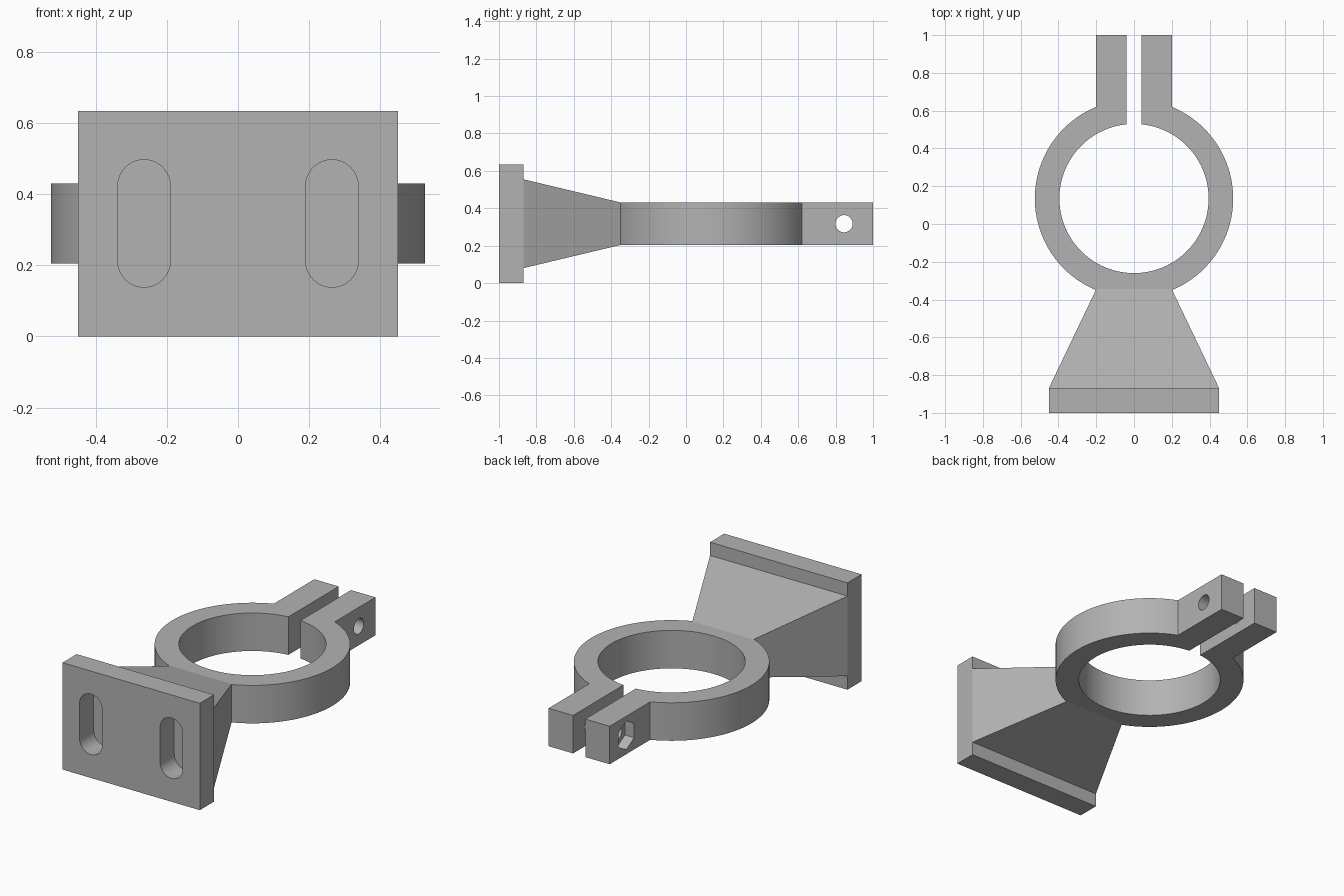
import bpy, bmesh
from math import sin, cos, pi, asin, sqrt
from mathutils import Vector

cube = bpy.data.objects.get("Cube")
if cube:
    bpy.data.objects.remove(cube, do_unlink=True)

grey = bpy.data.materials.new("plain grey")
grey.use_nodes = True
GREY = (0.45, 0.45, 0.45, 1)
grey.diffuse_color = GREY
grey.node_tree.nodes["Principled BSDF"].inputs["Base Color"].default_value = GREY

CY, CZ = 0.135, 0.3175       # ring centre, mid height
BACK = -0.868                # back of the plate


def finish(name, bm):
    bmesh.ops.recalc_face_normals(bm, faces=bm.faces)
    mesh = bpy.data.meshes.new(name)
    bm.to_mesh(mesh)
    bm.free()
    mesh.materials.append(grey)
    obj = bpy.data.objects.new(name, mesh)
    bpy.context.collection.objects.link(obj)
    return obj


def loft(name, loop_a, loop_b):
    """Solid between two matching loops of 3D points."""
    bm = bmesh.new()
    a = [bm.verts.new(p) for p in loop_a]
    b = [bm.verts.new(p) for p in loop_b]
    bm.faces.new(a)
    bm.faces.new(b)
    for i in range(len(a)):
        j = (i + 1) % len(a)
        bm.faces.new((a[i], a[j], b[j], b[i]))
    return finish(name, bm)


def prism(name, outline, axis, lo, hi):
    """Extrude a 2D outline along one axis."""
    def place(p, d):
        v = list(p)
        v.insert(axis, d)
        return Vector(v)
    return loft(name, [place(p, lo) for p in outline], [place(p, hi) for p in outline])


def arc(cx, cy, r, start, end, n):
    return [(cx + r * cos(start + (end - start) * i / n),
             cy + r * sin(start + (end - start) * i / n)) for i in range(n + 1)]


def rect(w0, w1, h0, h1):
    return [(w0, h0), (w1, h0), (w1, h1), (w0, h1)]


def cut(obj, cutters):
    for c in cutters:
        m = obj.modifiers.new(c.name, "BOOLEAN")
        m.operation, m.solver, m.object = "DIFFERENCE", "EXACT", c
    deps = bpy.context.evaluated_depsgraph_get()
    mesh = bpy.data.meshes.new_from_object(obj.evaluated_get(deps))
    obj.modifiers.clear()
    obj.data = mesh
    for c in cutters:
        bpy.data.objects.remove(c, do_unlink=True)


# Split ring with two clamp ears, as one outline
R_OUT, R_IN, EAR, GAP = 0.525, 0.395, 0.2, 0.04
a_out, a_in = asin(EAR / R_OUT), asin(GAP / R_IN)
top = pi / 2
outline = arc(0, CY, R_OUT, top + a_out, top + 2 * pi - a_out, 96)
outline += [(EAR, 1), (GAP, 1)]
outline += arc(0, CY, R_IN, top + 2 * pi - a_in, top + a_in, 96)
outline += [(-GAP, 1), (-EAR, 1)]
clamp = prism("clamp_ring", outline, 2, 0.205, 0.43)

# Bolt hole through both ears, nut pocket in one
bolt = prism("bolt_cutter", arc(0.845, CZ, 0.046, 0, 2 * pi, 48)[:-1], 0, -0.5, 0.5)
nut = prism("nut_cutter", arc(0.845, CZ, 0.085, top, top + 2 * pi, 6)[:-1], 0, -0.3, -0.14)
cut(clamp, [bolt, nut])

# Mounting plate with two slots
plate = prism("mounting_plate", rect(-0.45, 0.45, 0, 0.633), 1, -1, BACK)
slots = []
for side in (-1, 1):
    x = side * 0.264
    shape = arc(x, CZ + 0.105, 0.074, 0, pi, 24) + arc(x, CZ - 0.105, 0.074, pi, 2 * pi, 24)
    slots.append(prism("slot_cutter", shape, 1, -1.1, BACK + 0.1))
cut(plate, slots)

# Tapered neck from plate to ring
def neck_end(w, h, y):
    return [(x, y, CZ + z) for x, z in rect(-w, w, -h, h)]

neck = loft("tapered_neck", neck_end(0.45, 0.237, BACK), neck_end(0.2, 0.1125, -0.345))

# Smooth curves, sharp corners
bpy.ops.object.select_all(action="DESELECT")
for obj in (clamp, plate, neck):
    obj.select_set(True)
bpy.context.view_layer.objects.active = clamp
bpy.ops.object.shade_smooth_by_angle(angle=pi / 7)
